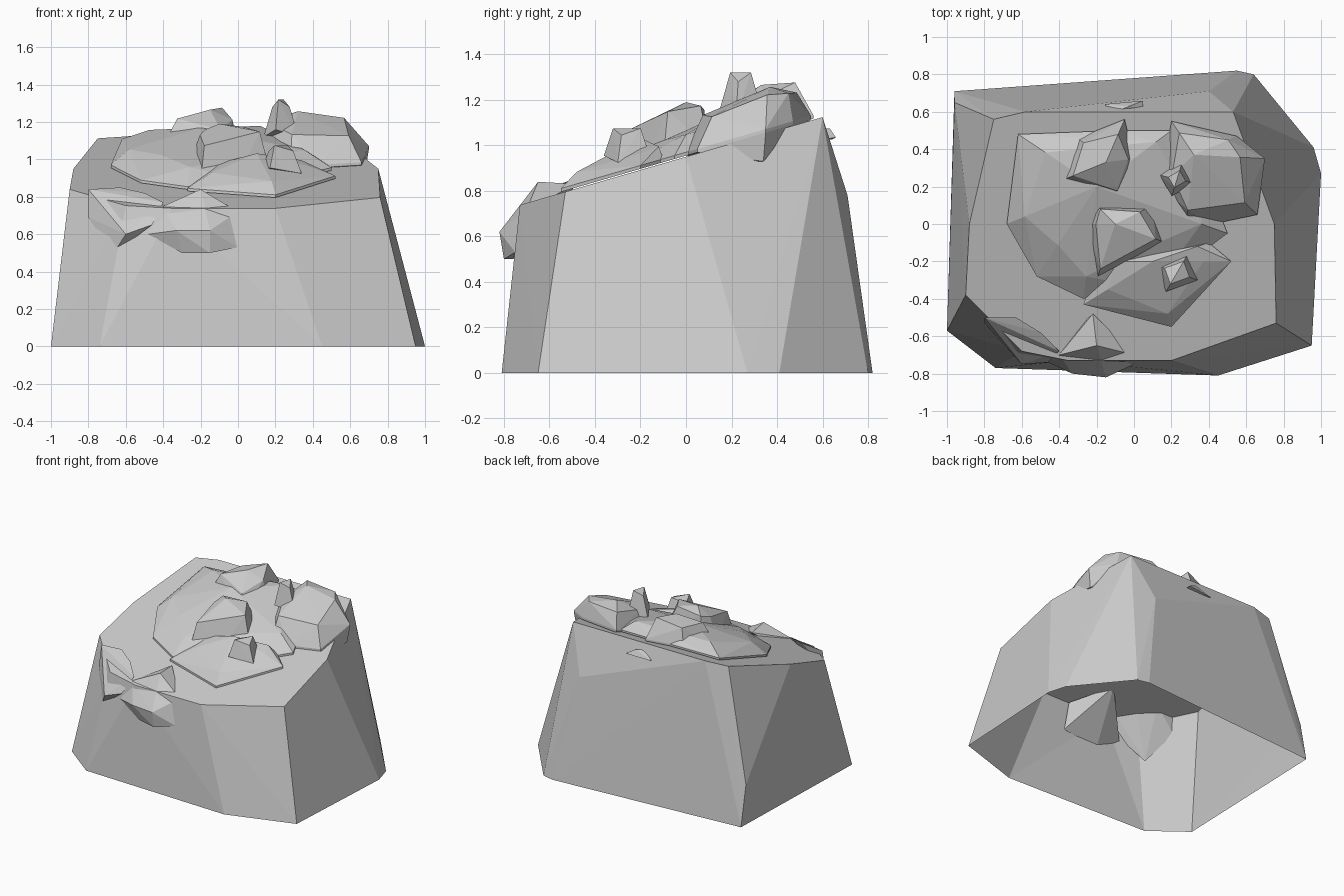
import bpy, bmesh, random
from math import radians
from mathutils import Matrix, Vector

random.seed(7)

cube = bpy.data.objects.get("Cube")
if cube:
    bpy.data.objects.remove(cube, do_unlink=True)

# One plain stone colour
stone = bpy.data.materials.new("grey_stone")
stone.use_nodes = True
grey = (0.6, 0.6, 0.6, 1)
stone.diffuse_color = grey
shader = stone.node_tree.nodes["Principled BSDF"]
shader.inputs["Base Color"].default_value = grey


def on_slope(x, y, lift=0.0):
    """Point above the sloping top of the boulder."""
    return Vector((x, y, 0.95 + 0.29 * y + lift))


def hull(name, points, open_bottom=False):
    """Faceted stone: convex hull around a few corner points."""
    bm = bmesh.new()
    for point in points:
        bm.verts.new(point)
    result = bmesh.ops.convex_hull(bm, input=bm.verts)
    inside = {item for item in result["geom_interior"] + result["geom_unused"]
              if isinstance(item, bmesh.types.BMVert)}
    bmesh.ops.delete(bm, geom=list(inside), context="VERTS")
    bmesh.ops.recalc_face_normals(bm, faces=bm.faces)
    if open_bottom:
        floor = [face for face in bm.faces
                 if all(abs(vert.co.z) < 0.001 for vert in face.verts)]
        bmesh.ops.delete(bm, geom=floor, context="FACES")
    mesh = bpy.data.meshes.new(name)
    bm.to_mesh(mesh)
    bm.free()
    mesh.materials.append(stone)
    obj = bpy.data.objects.new(name, mesh)
    bpy.context.collection.objects.link(obj)


def resting_rock(name, outline, peak, height, steepness, overhang=()):
    """Rock on the slope: a thin lip, a rough shoulder ring, then the peak."""
    top = Vector(peak)
    points = [on_slope(*peak, height)]
    for index, corner in enumerate(outline):
        corner = Vector(corner)
        points.append(on_slope(*corner, 0.005))
        points.append(on_slope(*corner, 0.02))
        # Alternate corners step further in, to break up the facets
        inset = 0.2 if index % 2 else 0.35
        shoulder = corner.lerp(top, inset)
        rise = height * steepness * random.uniform(0.85, 1.1)
        points.append(on_slope(*shoulder, rise))
    hull(name, points + list(overhang))


def chip(name, centre, size, turn, taper):
    """Small skewed block that narrows towards its top."""
    spin = Matrix.Rotation(radians(turn), 3, "Z")
    width, depth, height = (length / 2 for length in size)
    points = []
    for side_x in (-1, 1):
        for side_y in (-1, 1):
            for side_z in (-1, 1):
                narrow = taper if side_z > 0 else 1
                corner = Vector((side_x * width * narrow, side_y * depth * narrow,
                                 height * (side_z + side_x * side_y / 4)))
                points.append(Vector(centre) + spin @ corner)
    hull(name, points)


# Main boulder, hollow underneath
foot = [(-1, -.57), (-.74, -.77), (.45, -.81), (.95, -.65), (1, .27),
        (.96, .41), (.64, .8), (.55, .82), (-.96, .71)]
rim = [(.76, -.53), (.75, 0), (.53, .6), (-.58, .6), (-.75, .56),
       (-.88, 0), (-.9, -.38), (-.6, -.68), (-.35, -.73), (.2, -.73)]
bevel_corners = [(-.96, .65, .3), (.4, .71, .78)]
hull("boulder", [(x, y, 0) for x, y in foot]
     + [on_slope(x, y) for x, y in rim] + bevel_corners, open_bottom=True)

# Two broad slabs lying on the slope
resting_rock("large_slab",
             [(-.62, .48), (-.68, 0), (-.52, -.28), (-.27, -.4),
              (.1, -.35), (.5, -.05), (.4, .2), (.2, .5), (-.1, .5)],
             peak=(-.2, .2), height=.16, steepness=.65)
resting_rock("front_slab",
             [(-.27, -.43), (.2, -.55), (.52, -.2), (.4, -.1), (-.2, -.2)],
             peak=(.1, -.2), height=.14, steepness=.6)

# Rocks piled on the slabs
resting_rock("middle_rock",
             [(-.26, 0), (-.2, .1), (.1, .1), (.17, -.1), (0, -.2), (-.2, -.3)],
             peak=(-.1, 0), height=.24, steepness=.85)
resting_rock("rear_rock",
             [(-.42, .22), (-.3, .46), (-.05, .56), (0, .35), (-.06, .1)],
             peak=(-.15, .33), height=.22, steepness=.8)
resting_rock("side_rock",
             [(.2, .55), (.55, .47), (.7, .35), (.66, .05),
              (.42, 0), (.28, 0), (.14, .2)],
             peak=(.32, .37), height=.2, steepness=.8,
             overhang=[(.68, .34, .93), (.65, .25, .93)])

# Small chips
chip("front_chip", centre=(.23, -.26, 1), size=(.18, .15, .12), turn=20, taper=.6)
chip("top_chip", centre=(.23, .24, 1.22), size=(.14, .13, .16), turn=30, taper=.5)
chip("back_chip", centre=(-.05, .62, 1.05), size=(.2, .06, .04), turn=5, taper=.3)

# Rocks hanging over the front edge
hull("left_front_rock",
     [(-.8, -.5, .84), (-.8, -.53, .69), (-.67, -.68, .49), (-.6, -.75, .6),
      (-.46, -.74, .65), (-.4, -.68, .77), (-.5, -.58, .82), (-.63, -.5, .85)])
hull("centre_front_rock",
     [(-.22, -.48, .83), (-.4, -.7, .75), (-.48, -.73, .6), (-.3, -.76, .5),
      (-.15, -.8, .5), (0, -.75, .53), (0, -.7, .72), (-.2, -.65, .84),
      (-.15, -.82, .62), (-.33, -.8, .62)])
